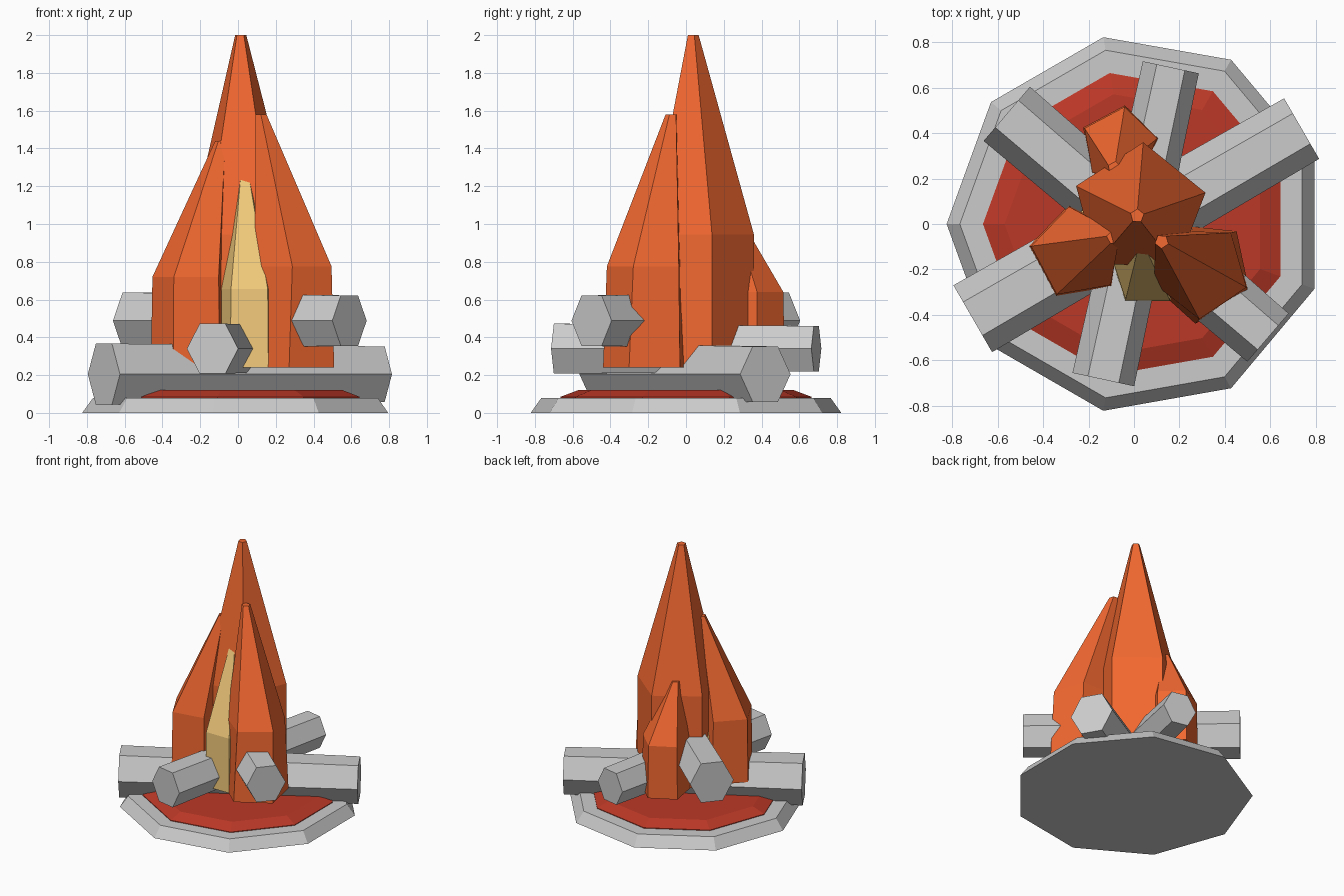
import bpy, bmesh
from math import sin, cos, radians, pi, atan2
from mathutils import Vector

if "Cube" in bpy.data.objects:
    bpy.data.objects.remove(bpy.data.objects["Cube"])


def material(name, rgb):
    m = bpy.data.materials.new(name)
    m.diffuse_color = (*rgb, 1)
    m.use_nodes = True
    m.node_tree.nodes["Principled BSDF"].inputs["Base Color"].default_value = m.diffuse_color
    return m


def loft(name, rings, mat=None):
    """Skin a stack of equal-sided rings and cap both ends."""
    bm = bmesh.new()
    loops = [[bm.verts.new(p) for p in r] for r in rings]
    n = len(loops[0])
    for a, b in zip(loops, loops[1:]):
        for i in range(n):
            j = (i + 1) % n
            bm.faces.new((a[i], a[j], b[j], b[i]))
    bm.faces.new(loops[0][::-1])
    bm.faces.new(loops[-1])
    bmesh.ops.recalc_face_normals(bm, faces=bm.faces)
    me = bpy.data.meshes.new(name)
    bm.to_mesh(me)
    bm.free()
    ob = bpy.data.objects.new(name, me)
    bpy.context.collection.objects.link(ob)
    if mat:
        me.materials.append(mat)
    return ob


def ring(x, y, z, r, n, deg):
    a = radians(deg)
    return [(x + r * cos(a + 2 * pi * i / n), y + r * sin(a + 2 * pi * i / n), z)
            for i in range(n)]


def log(name, p, q, z, r0, r1):
    """Horizontal tapered hexagonal log from p to q, slightly taller than wide."""
    p, q = Vector((*p, z)), Vector((*q, z))
    a = atan2(q.y - p.y, q.x - p.x)
    side, up = Vector((-sin(a), cos(a), 0)), Vector((0, 0, 1.1))
    loft(name, [[c + side * r * cos(k * pi / 3) + up * r * sin(k * pi / 3)
                 for k in range(6)] for c, r in ((p, r0), (q, r1))])


def flame(name, foot, r, deg, z_mid, tip, mat, foot_r=1.04, twist=0):
    """Five-sided spike: upright foot, then a long taper leaning to its tip."""
    x, y = foot
    loft(name, [ring(x, y, 0.24, r * foot_r, 5, deg - twist),
                ring(x, y, z_mid, r, 5, deg),
                ring(*tip, 0.031, 5, deg)], mat)


orange = material("flame_orange", (0.9, 0.14, 0.03))
yellow = material("flame_yellow", (0.9, 0.6, 0.2))
red = material("ember_red", (0.5, 0.04, 0.02))

# Stone base and ember bed
loft("stone_base", [ring(0.01, 0, 0, 0.835, 9, 180), ring(0.01, 0, 0.08, 0.777, 9, 180)])
loft("ember_bed", [ring(0.01, 0, 0.05, 0.675, 9, 180), ring(0.01, 0, 0.085, 0.675, 9, 180),
                   ring(0.01, 0, 0.12, 0.58, 9, 180)], red)

# Three stacked logs
log("lower_log", (-0.71, -0.417), (0.738, 0.42), 0.205, 0.17, 0.154)
log("middle_log", (-0.135, -0.685), (0.162, 0.69), 0.34, 0.139, 0.126)
log("upper_log", (-0.56, 0.485), (0.59, -0.50), 0.488, 0.157, 0.14)

# Outer flames
flame("main_flame", (0.025, 0.06), 0.3, 15, 0.944, (0.014, 0.036, 2.0), orange, 1.0)
flame("right_flame", (0.295, -0.206), 0.213, -20, 0.776, (0.122, -0.077, 1.58), orange, 1.1, 4)
flame("left_flame", (-0.25, -0.126), 0.205, 28, 0.72, (-0.09, -0.058, 1.44), orange)
flame("back_flame", (-0.065, 0.347), 0.17, 10, 0.64, (-0.085, 0.245, 1.05), orange)

# Inner flames
flame("front_inner_flame", (0.06, -0.2), 0.165, 18, 0.656, (0.035, -0.088, 1.28), yellow)
flame("side_inner_flame", (-0.12, 0.03), 0.13, 36, 0.58, (-0.06, 0.02, 1.0), yellow)
